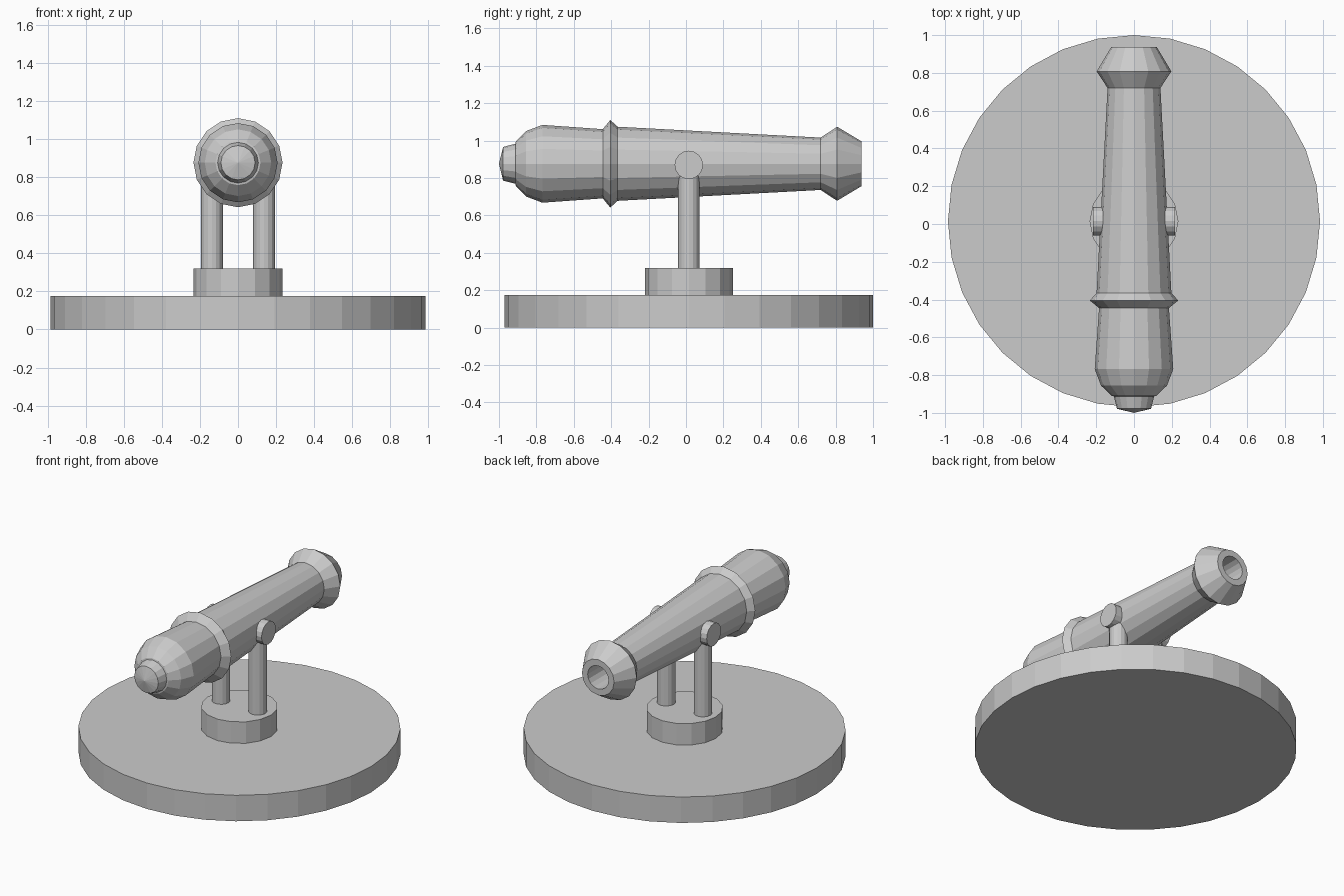
import bpy, bmesh
from math import cos, sin, pi
from mathutils import Matrix

if "Cube" in bpy.data.objects:
    bpy.data.objects.remove(bpy.data.objects["Cube"])

CY = 0.015      # y of the pivot and base
AXIS_Z = 0.876  # height of the barrel axis


def cylinder(name, sides, radius, depth, loc, rot=(0, 0, 0)):
    bpy.ops.mesh.primitive_cylinder_add(vertices=sides, radius=radius, depth=depth,
                                        location=loc, rotation=rot)
    bpy.context.object.name = name
    return bpy.context.object


def lathe_y(name, profile, sides):
    """Revolve (y, radius) points about the barrel axis; radius 0 makes a pole."""
    bm = bmesh.new()
    rings = []
    for y, r in profile:
        n = sides if r else 1
        rings.append([bm.verts.new((r * sin(2 * pi * i / sides), y, AXIS_Z + r * cos(2 * pi * i / sides)))
                      for i in range(n)])
    for a, b in zip(rings, rings[1:]):
        for i in range(sides):
            j = (i + 1) % sides
            quad = [a[i % len(a)], a[j % len(a)], b[j % len(b)], b[i % len(b)]]
            bm.faces.new(list(dict.fromkeys(quad)))
    bmesh.ops.recalc_face_normals(bm, faces=bm.faces)
    mesh = bpy.data.meshes.new(name)
    bm.to_mesh(mesh)
    bm.free()
    obj = bpy.data.objects.new(name, mesh)
    bpy.context.collection.objects.link(obj)
    return obj


# Round base and pedestal
cylinder("base_disc", 32, 0.985, 0.175, (0, CY, 0.0875))
cylinder("pedestal", 16, 0.235, 0.15, (0, CY, 0.245))

# Support posts and trunnions on both sides
for side, s in (("left", -1), ("right", 1)):
    cylinder(side + "_post", 16, 0.057, 0.56, (s * 0.137, CY, 0.59))
    cylinder(side + "_trunnion", 16, 0.076, 0.09, (s * 0.173, CY, AXIS_Z - 0.006), (0, pi / 2, 0))

# Barrel: breech knob, breech, reinforcing ring, chase, flared muzzle, bore
lathe_y("barrel", [
    (-1.0, 0), (-0.978, 0.09), (-0.912, 0.107), (-0.91, 0.118),
    (-0.855, 0.175), (-0.768, 0.208), (-0.445, 0.185), (-0.405, 0.234),
    (-0.365, 0.198), (0.72, 0.14), (0.808, 0.198), (0.938, 0.12),
    (0.938, 0.078), (0.55, 0.078), (0.55, 0)], 16)
